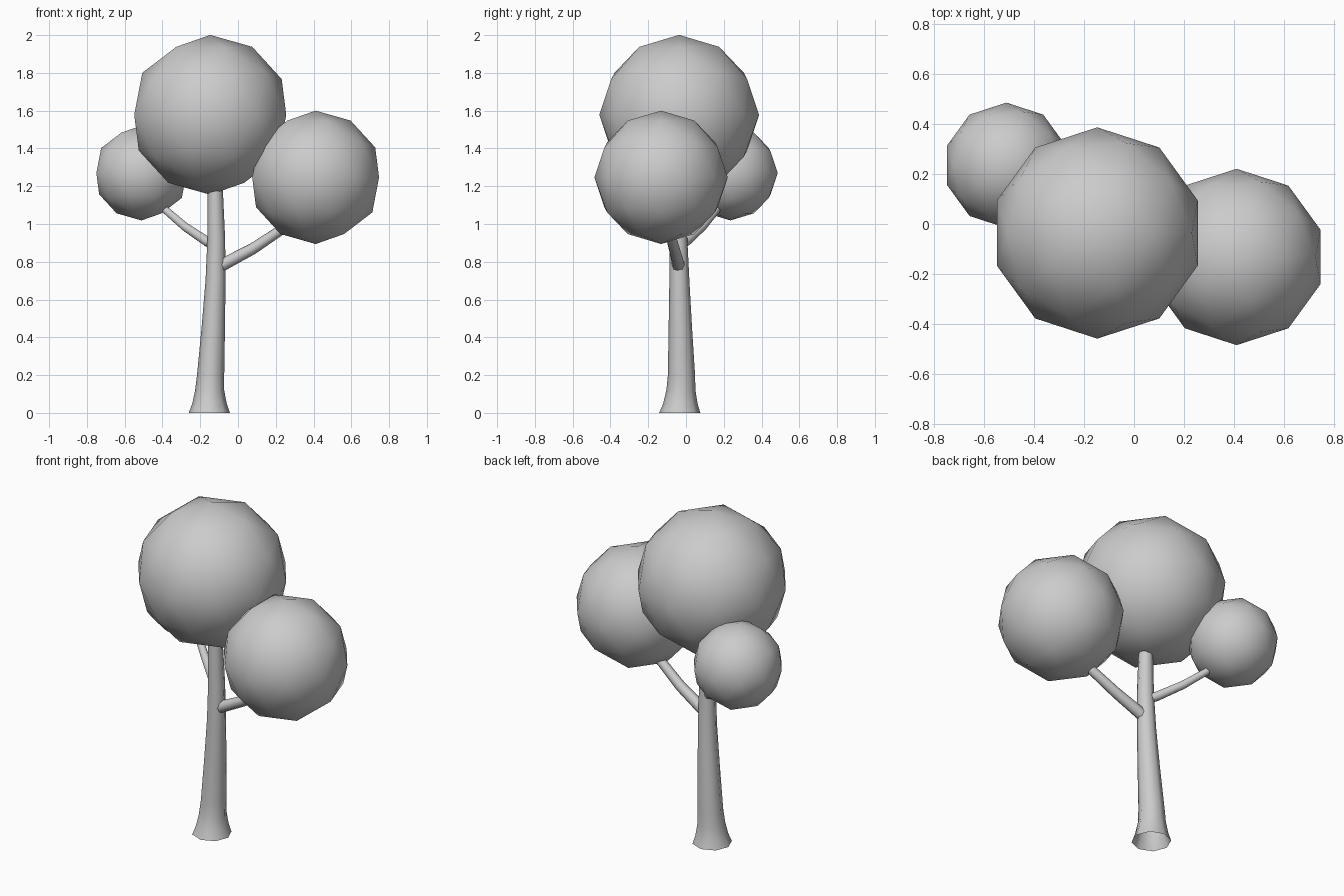
import bpy, bmesh, math
from mathutils import Vector

if "Cube" in bpy.data.objects:
    bpy.data.objects.remove(bpy.data.objects["Cube"])


def tube(name, stations, sides=8, level=False):
    """Open tapered tube along (x, y, z, radius) stations."""
    bm = bmesh.new()
    pts = [Vector(s[:3]) for s in stations]
    rings = []
    for i, p in enumerate(pts):
        t = (pts[min(i + 1, len(pts) - 1)] - pts[max(i - 1, 0)]).normalized()
        if level:
            u, v = Vector((1, 0, 0)), Vector((0, 1, 0))
        else:
            u = t.cross(Vector((0, 0, 1))).normalized()
            v = u.cross(t)
        r = stations[i][3]
        ring = []
        for k in range(sides):
            a = 2 * math.pi * k / sides
            ring.append(bm.verts.new(p + r * (math.cos(a) * u + math.sin(a) * v)))
        rings.append(ring)
    for a, b in zip(rings, rings[1:]):
        for k in range(sides):
            n = (k + 1) % sides
            bm.faces.new((a[k], a[n], b[n], b[k]))
    if not level:
        bm.faces.new(rings[0])
    bm.faces.new(rings[-1])
    bmesh.ops.recalc_face_normals(bm, faces=bm.faces)
    for f in bm.faces:
        f.smooth = len(f.verts) == 4
    me = bpy.data.meshes.new(name)
    bm.to_mesh(me)
    bm.free()
    bpy.context.collection.objects.link(bpy.data.objects.new(name, me))


def foliage(name, centre, radius):
    bpy.ops.mesh.primitive_ico_sphere_add(subdivisions=2, radius=radius, location=centre)
    bpy.context.object.name = name
    bpy.ops.object.shade_smooth()


# Trunk with flared, open foot
tube("trunk", [
    (-0.152, -0.033, 0.00, 0.109),
    (-0.151, -0.030, 0.05, 0.091),
    (-0.150, -0.027, 0.12, 0.077),
    (-0.145, -0.024, 0.20, 0.072),
    (-0.131, -0.030, 0.45, 0.062),
    (-0.119, -0.035, 0.70, 0.053),
    (-0.115, -0.040, 0.92, 0.047),
    (-0.121, -0.044, 1.20, 0.040),
], level=True)

# Branches
tube("right_branch", [
    (-0.105, -0.040, 0.772, 0.034),
    (-0.060, -0.043, 0.796, 0.033),
    (0.080, -0.062, 0.870, 0.030),
    (0.230, -0.090, 0.970, 0.027),
    (0.340, -0.115, 1.090, 0.024),
])
tube("left_branch", [
    (-0.125, -0.030, 0.890, 0.028),
    (-0.165, 0.000, 0.908, 0.027),
    (-0.280, 0.085, 0.985, 0.024),
    (-0.385, 0.160, 1.075, 0.021),
    (-0.460, 0.205, 1.180, 0.019),
])

# Foliage balls
foliage("top_foliage", (-0.147, -0.036, 1.578), 0.423)
foliage("right_foliage", (0.411, -0.132, 1.247), 0.353)
foliage("left_foliage", (-0.511, 0.235, 1.270), 0.251)
